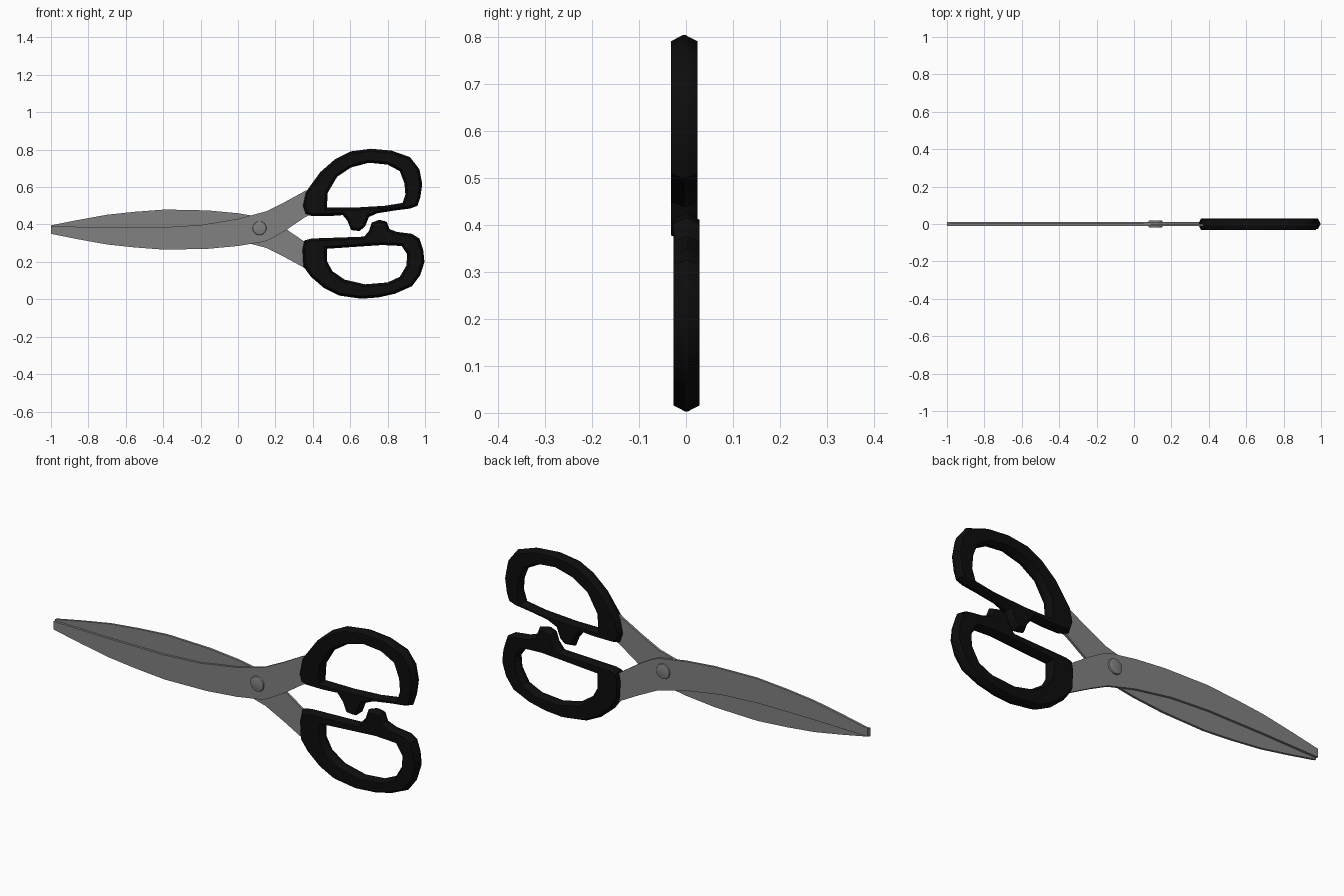
import bpy, bmesh, math
from mathutils import Vector

if "Cube" in bpy.data.objects:
    bpy.data.objects.remove(bpy.data.objects["Cube"])


def material(name, rgb):
    m = bpy.data.materials.new(name)
    m.diffuse_color = (*rgb, 1)
    m.use_nodes = True
    m.node_tree.nodes["Principled BSDF"].inputs["Base Color"].default_value = m.diffuse_color
    return m


STEEL = material("steel grey", (0.22, 0.22, 0.22))
BLACK = material("black plastic", (0.004, 0.004, 0.004))


def area(pts):
    return sum(a[0] * b[1] - b[0] * a[1] for a, b in zip(pts, pts[1:] + pts[:1])) / 2


def inset(pts, d):
    """Move a counter-clockwise outline inward by d (outward if negative)."""
    out = []
    for i, p in enumerate(pts):
        p, a, b = Vector(p), Vector(pts[i - 1]), Vector(pts[(i + 1) % len(pts)])
        u, v = (p - a).normalized(), (b - p).normalized()
        n1, n2 = Vector((-u.y, u.x)), Vector((-v.y, v.x))
        out.append(p + (n1 + n2) * d / max(0.5, 1 + n1.dot(n2)))
    return out


def plate(name, outline, levels, mat, hole=None):
    """Stack an x-z outline along y; levels are (y, inset) pairs."""
    bm = bmesh.new()
    caps = [[], []]
    for pts, sign in ((outline, 1), (hole, -1)):
        if not pts:
            continue
        if area(pts) < 0:
            pts = pts[::-1]
        rings = [[bm.verts.new((q[0], y, q[1])) for q in inset(pts, d * sign)]
                 for y, d in levels]
        n = len(pts)
        for r, s in zip(rings, rings[1:]):
            for i in range(n):
                j = (i + 1) % n
                bm.faces.new((r[i], r[j], s[j], s[i]))
        for cap, ring in zip(caps, (rings[0], rings[-1])):
            cap += [bm.edges.get((ring[i], ring[(i + 1) % n])) for i in range(n)]
    for cap in caps:
        bmesh.ops.triangle_fill(bm, edges=cap, use_beauty=True)
    bmesh.ops.recalc_face_normals(bm, faces=bm.faces)
    return finish(name, bm, mat)


def finish(name, bm, mat):
    me = bpy.data.meshes.new(name)
    bm.to_mesh(me)
    bm.free()
    me.materials.append(mat)
    ob = bpy.data.objects.new(name, me)
    bpy.context.collection.objects.link(ob)
    bpy.ops.object.select_all(action='DESELECT')
    ob.select_set(True)
    bpy.context.view_layer.objects.active = ob
    bpy.ops.object.shade_smooth_by_angle(angle=math.radians(30))
    return ob


# Blades with tangs: the back one is the front one flipped upside down
blade = [(-1, .39), (-.7, .385), (-.4, .385), (-.2, .397), (0, .43), (.15, .47),
         (.25, .52), (.36, .58), (.40, .59), (.40, .46), (.36, .44), (.25, .365),
         (.18, .325), (.14, .307), (.09, .30), (0, .285), (-.16, .27), (-.39, .265),
         (-.55, .277), (-.7, .293), (-.85, .32), (-1, .35)]
plate("front_blade", blade, [(-.012, 0), (-.0005, 0)], STEEL)
plate("back_blade", [(x, .745 - z) for x, z in blade], [(.0005, 0), (.012, 0)], STEEL)

# Pivot rivet through both blades
bm = bmesh.new()
bmesh.ops.create_cone(bm, cap_ends=True, segments=32, radius1=.037, radius2=.037, depth=.04)
rims = [e for e in bm.edges if abs(e.verts[0].co.z - e.verts[1].co.z) < .001]
bmesh.ops.bevel(bm, geom=rims, offset=.006, segments=2, profile=.5, affect='EDGES')
rivet = finish("pivot_rivet", bm, STEEL)
rivet.rotation_euler.x = math.pi / 2
rivet.location = (.115, 0, .38)


# Handle loops with a ridged rim and a finger hole
def handle(name, y, outer, hole):
    levels = [(y - .028, .013), (y - .003, 0), (y + .003, 0), (y + .028, .013)]
    plate(name, outer, levels, BLACK, hole)


handle("upper_handle", -.004,
       [(.36, .57), (.44, .68), (.52, .75), (.60, .79), (.71, .805), (.82, .795),
        (.92, .76), (.97, .695), (.985, .615), (.975, .545), (.96, .50), (.92, .485),
        (.84, .475), (.745, .46), (.70, .44), (.68, .39), (.65, .365), (.605, .37),
        (.585, .42), (.56, .45), (.49, .445), (.395, .445), (.36, .455), (.345, .50)],
       [(.475, .49), (.48, .57), (.53, .655), (.605, .705), (.70, .73), (.80, .72),
        (.865, .685), (.89, .62), (.895, .56), (.88, .515), (.785, .50), (.62, .49)])
handle("lower_handle", .001,
       [(.345, .265), (.355, .315), (.395, .325), (.54, .33), (.675, .335), (.70, .365),
        (.715, .41), (.755, .425), (.795, .415), (.81, .375), (.85, .36), (.93, .35),
        (.97, .325), (.99, .265), (.997, .20), (.975, .13), (.93, .07), (.84, .03),
        (.75, .01), (.66, .003), (.54, .02), (.46, .06), (.39, .12), (.35, .175)],
       [(.475, .27), (.62, .28), (.77, .29), (.875, .285), (.905, .24), (.90, .18),
        (.865, .12), (.80, .09), (.68, .08), (.57, .105), (.505, .15), (.475, .205)])
